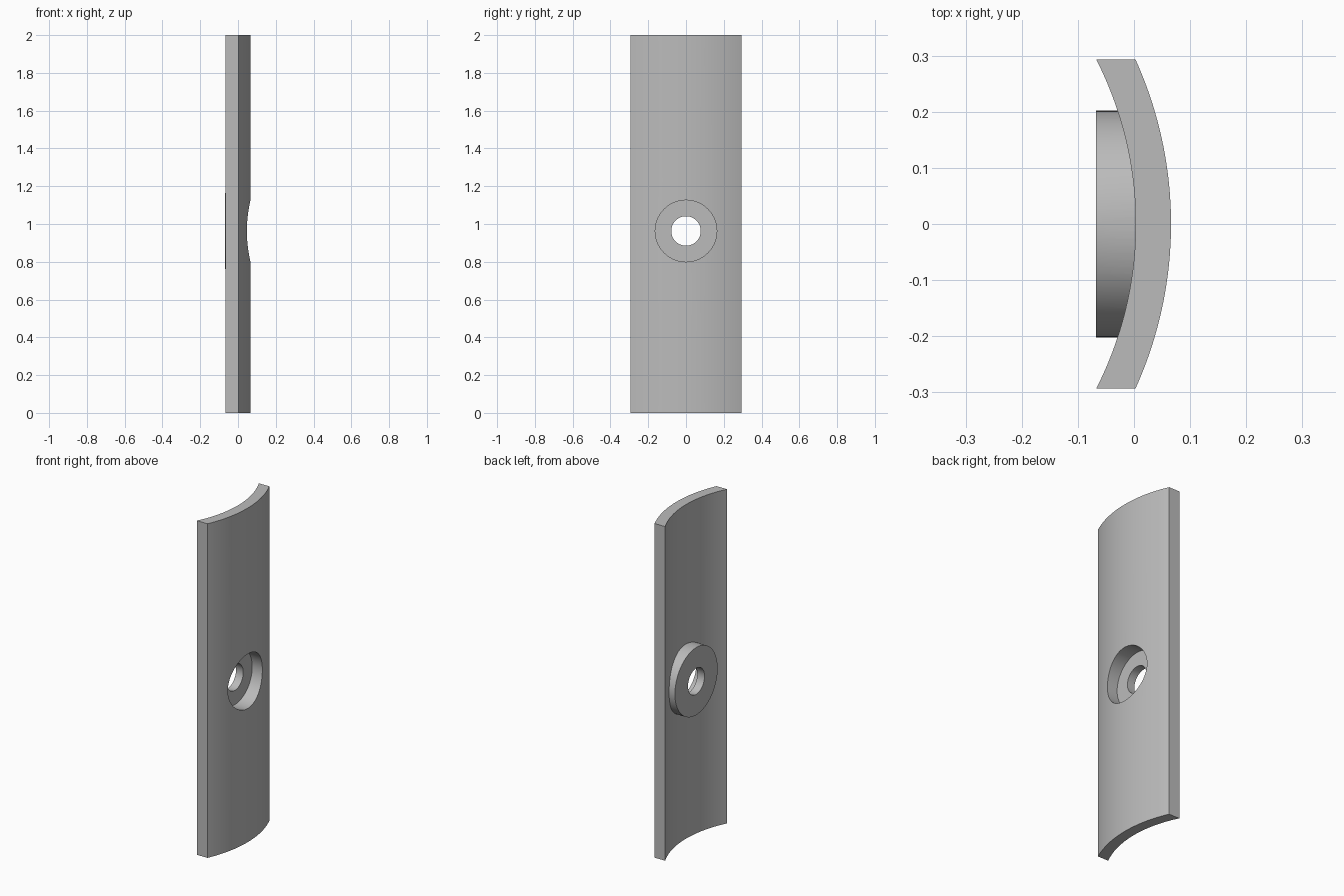
import bpy, bmesh, math

cube = bpy.data.objects.get("Cube")
if cube:
    bpy.data.objects.remove(cube, do_unlink=True)

HALF_WIDTH, HEIGHT, HOLE_Z = 0.293, 2.0, 0.963
ARC_CENTRE, OUTER_R, INNER_R = -0.644, 0.71, 0.647
BACK_X, FLOOR_X = -0.068, -0.02
STEPS = 48

grey = bpy.data.materials.new("satin grey")
grey.use_nodes = True
colour = (0.5, 0.5, 0.5, 1)
grey.diffuse_color = colour
grey.node_tree.nodes["Principled BSDF"].inputs["Base Color"].default_value = colour


def arc(radius):
    """Arc from one long edge of the plate to the other."""
    limit = math.asin(HALF_WIDTH / radius)
    angles = [limit * (2 * i / STEPS - 1) for i in range(STEPS + 1)]
    return [(ARC_CENTRE + radius * math.cos(a), radius * math.sin(a)) for a in angles]


def disc(name, radius, x0, x1):
    """Cylinder lying along x at the hole height."""
    bpy.ops.mesh.primitive_cylinder_add(
        vertices=96, radius=radius, depth=x1 - x0,
        location=((x0 + x1) / 2, 0, HOLE_Z), rotation=(0, math.pi / 2, 0))
    obj = bpy.context.object
    obj.name = name
    obj.data.materials.append(grey)
    return obj


def combine(target, tool, operation):
    """Apply a boolean and discard the tool."""
    mod = target.modifiers.new(tool.name, "BOOLEAN")
    mod.operation, mod.solver, mod.object = operation, "EXACT", tool
    bpy.ops.object.select_all(action="DESELECT")
    bpy.context.view_layer.objects.active = target
    target.select_set(True)
    bpy.ops.object.modifier_apply(modifier=mod.name)
    bpy.data.objects.remove(tool, do_unlink=True)


# Curved plate: crescent profile extruded upwards
bm = bmesh.new()
outline = arc(OUTER_R) + arc(INNER_R)[::-1]
base = bm.faces.new([bm.verts.new((x, y, 0)) for x, y in outline])
top = bmesh.ops.extrude_face_region(bm, geom=[base])["geom"]
bmesh.ops.translate(bm, vec=(0, 0, HEIGHT),
                    verts=[v for v in top if isinstance(v, bmesh.types.BMVert)])
bmesh.ops.recalc_face_normals(bm, faces=bm.faces)
mesh = bpy.data.meshes.new("curved_plate")
bm.to_mesh(mesh)
bm.free()
mesh.materials.append(grey)
plate = bpy.data.objects.new("curved_plate", mesh)
bpy.context.collection.objects.link(plate)

# Round boss on the hollow side, counterbore and through hole
combine(plate, disc("boss", 0.202, BACK_X, 0.02), "UNION")
combine(plate, disc("counterbore", 0.163, FLOOR_X, 0.2), "DIFFERENCE")
combine(plate, disc("through_hole", 0.078, -0.2, 0.2), "DIFFERENCE")

bpy.ops.object.shade_smooth_by_angle(angle=math.radians(25))
